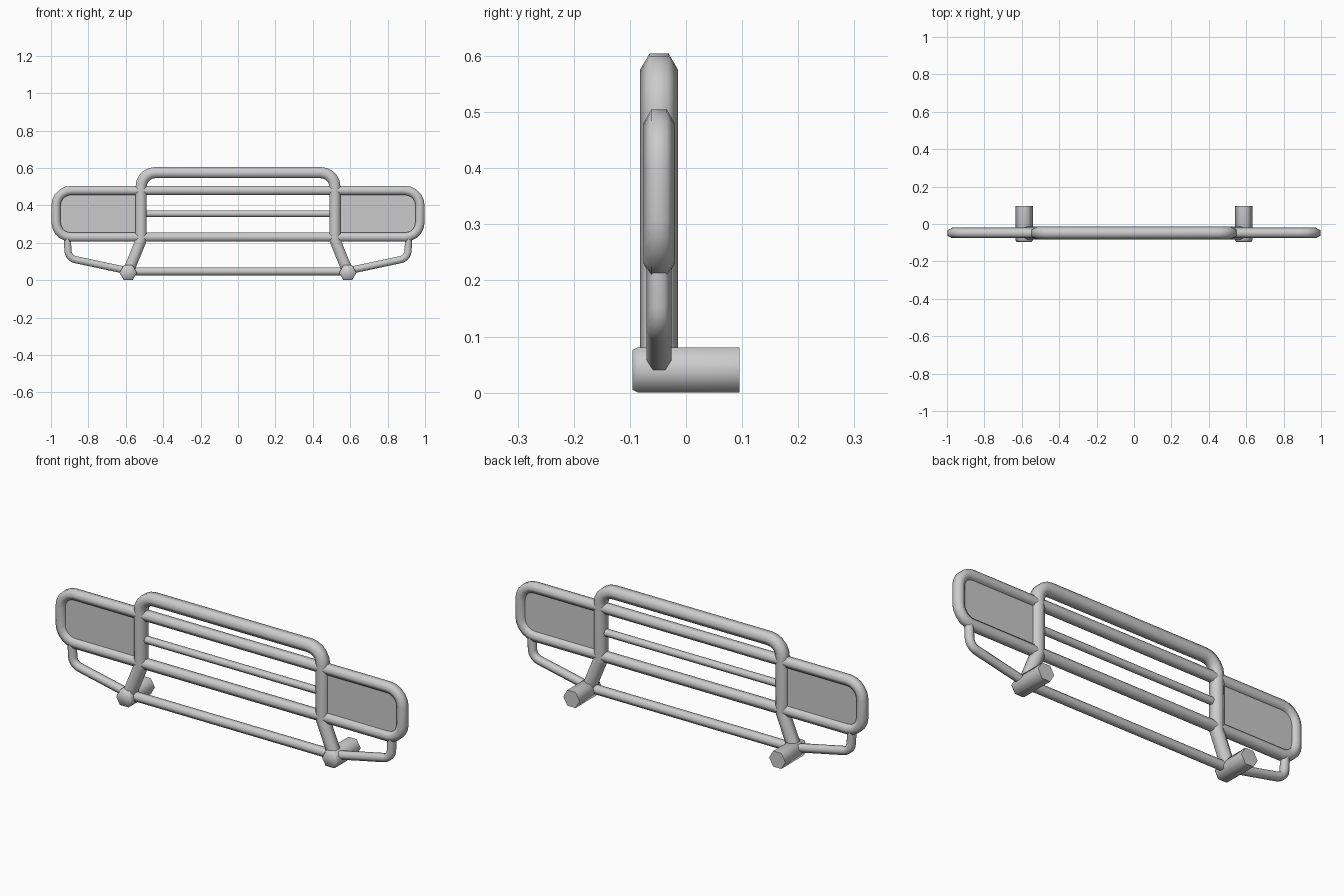
import bpy, bmesh
from math import pi, sin, cos, tan, radians
from mathutils import Vector

if "Cube" in bpy.data.objects:
    bpy.data.objects.remove(bpy.data.objects["Cube"])

Y = -0.048  # plane of all the tubing


def fillet(pts, steps=5, closed=False):
    """Round the corners of (x, z, radius) points."""
    out, n = [], len(pts)
    for i, (x, z, r) in enumerate(pts):
        p = Vector((x, z))
        if r == 0 or (not closed and i in (0, n - 1)):
            out.append(p)
            continue
        a = (Vector(pts[i - 1][:2]) - p).normalized()
        b = (Vector(pts[(i + 1) % n][:2]) - p).normalized()
        half = a.angle(b) / 2
        c = p + (a + b).normalized() * (r / sin(half))
        va, vb = p + a * (r / tan(half)) - c, p + b * (r / tan(half)) - c
        ang = va.angle(vb)
        for k in range(steps + 1):
            t = k / steps
            out.append(c + (va * sin((1 - t) * ang) + vb * sin(t * ang)) / sin(ang))
    return out


def finish(name, bm):
    bmesh.ops.recalc_face_normals(bm, faces=bm.faces[:])
    me = bpy.data.meshes.new(name)
    bm.to_mesh(me)
    bm.free()
    ob = bpy.data.objects.new(name, me)
    bpy.context.collection.objects.link(ob)
    bpy.ops.object.select_all(action='DESELECT')
    ob.select_set(True)
    bpy.context.view_layer.objects.active = ob
    bpy.ops.object.shade_smooth_by_angle(angle=radians(65))
    return ob


def tube(name, pts, r, closed=False):
    """Sweep a hexagon along a mitred path in the x-z plane."""
    path = fillet(pts, closed=closed)
    n, bm, rings = len(path), bmesh.new(), []
    for i, p in enumerate(path):
        d0 = p - path[i - 1] if i or closed else path[1] - p
        d1 = path[(i + 1) % n] - p if i < n - 1 or closed else d0
        d0, d1 = d0.normalized(), d1.normalized()
        t = (d0 + d1).normalized()
        nor = Vector((-t.y, t.x)) / max(t.dot(d1), 0.5)
        ring = []
        for k in range(6):
            a = k * pi / 3
            q = p + nor * r * sin(a)
            ring.append(bm.verts.new((q.x, Y + r * cos(a), q.y)))
        rings.append(ring)
    for i in range(n if closed else n - 1):
        a, b = rings[i], rings[(i + 1) % n]
        for k in range(6):
            bm.faces.new((a[k], a[(k + 1) % 6], b[(k + 1) % 6], b[k]))
    if not closed:
        bm.faces.new(rings[0])
        bm.faces.new(rings[-1])
    return finish(name, bm)


# Central hoop with splayed legs
tube("main_hoop", [(-0.587, 0.045, 0), (-0.518, 0.215, 0.06), (-0.518, 0.575, 0.075),
                   (0.518, 0.575, 0.075), (0.518, 0.215, 0.06), (0.587, 0.045, 0)], 0.034)

# Wide loop forming the wings and two of the grille bars
tube("wing_loop", [(-0.973, 0.48, 0.08), (0.973, 0.48, 0.08),
                   (0.973, 0.23, 0.08), (-0.973, 0.23, 0.08)], 0.028, closed=True)

# Thin grille bar and lower cross bar
tube("middle_bar", [(-0.518, 0.355, 0), (0.518, 0.355, 0)], 0.019)
tube("lower_bar", [(-0.587, 0.047, 0), (0.587, 0.047, 0)], 0.024)

for side, s in (("left", -1), ("right", 1)):
    # Strut from wing down to mount
    tube(side + "_strut", [(s * 0.913, 0.23, 0), (s * 0.907, 0.118, 0.05),
                           (s * 0.587, 0.05, 0)], 0.022)

    # Infill panel of the wing
    bm = bmesh.new()
    outline = fillet([(s * 0.518, 0.48, 0), (s * 0.968, 0.48, 0.075),
                      (s * 0.968, 0.23, 0.075), (s * 0.518, 0.23, 0)])
    face = bm.faces.new([bm.verts.new((p.x, Y - 0.004, p.y)) for p in outline])
    ext = bmesh.ops.extrude_face_region(bm, geom=[face], use_keep_orig=True)
    bmesh.ops.translate(bm, vec=(0, 0.008, 0),
                        verts=[v for v in ext["geom"] if isinstance(v, bmesh.types.BMVert)])
    finish(side + "_wing_panel", bm)

    # Hexagonal mount with a chamfered front end
    bm = bmesh.new()
    rings = []
    for y, r in ((-0.095, 0.041), (-0.086, 0.0465), (0.095, 0.0465)):
        rings.append([bm.verts.new((s * 0.587 + r * cos(k * pi / 3), y,
                                    0.0405 + r * sin(k * pi / 3))) for k in range(6)])
    for a, b in zip(rings, rings[1:]):
        for k in range(6):
            bm.faces.new((a[k], a[(k + 1) % 6], b[(k + 1) % 6], b[k]))
    bm.faces.new(rings[0])
    bm.faces.new(rings[-1])
    finish(side + "_mount", bm)
